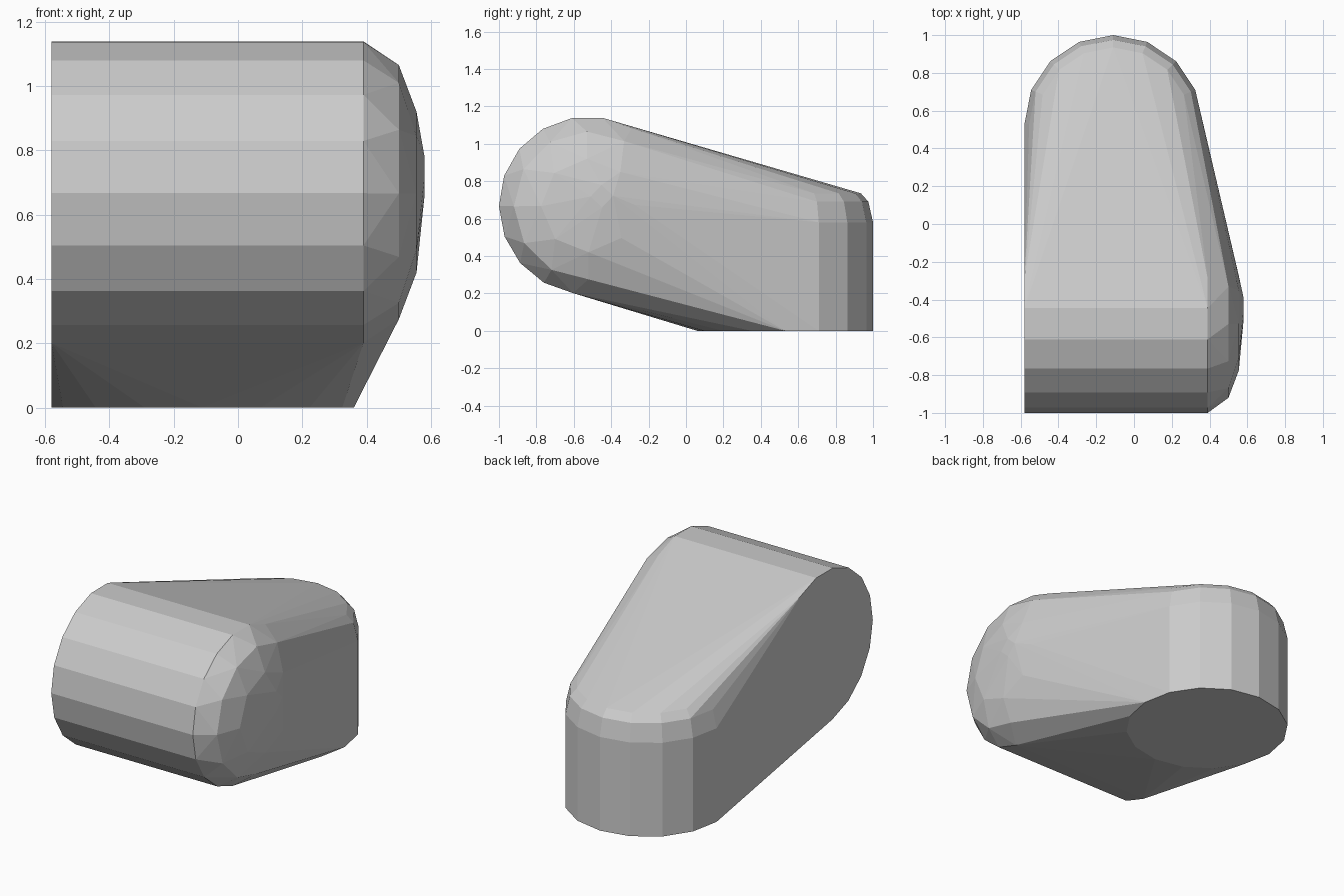
import bpy, bmesh, math

if "Cube" in bpy.data.objects:
    bpy.data.objects.remove(bpy.data.objects["Cube"])

bm = bmesh.new()

def add(x, y, z):
    bm.verts.new((x, y, z))

def side_ring(x, r, n, cy=-0.525, cz=0.67):
    # ring around the horizontal front barrel
    for i in range(n):
        a = 2 * math.pi * (i + 0.02) / n
        add(x, cy + r * math.cos(a), cz + r * math.sin(a))

def upright_ring(z, r, n, full):
    # ring around the upright back column
    for i in range(n if full else n // 2 + 1):
        a = 2 * math.pi * i / n
        add(-0.11 + r * math.cos(a), 0.53 + r * math.sin(a), z)

# front barrel: flat left end, domed right end
side_ring(-0.58, 0.475, 18)
for x, r, n in ((0.39, 0.475, 18), (0.50, 0.395, 12), (0.555, 0.25, 8)):
    side_ring(x, r, n)
side_ring(0.58, 0.06, 4, -0.45, 0.72)

# back column: flat round foot, rounded top edge
upright_ring(0.0, 0.47, 16, True)
for z, r in ((0.58, 0.47), (0.69, 0.445), (0.735, 0.405)):
    upright_ring(z, r, 16, False)

# skin stretched over both
hull = bmesh.ops.convex_hull(bm, input=bm.verts[:])
inner = {g for g in hull["geom_interior"] + hull["geom_unused"]
         if isinstance(g, bmesh.types.BMVert)}
bmesh.ops.delete(bm, geom=list(inner), context='VERTS')
bmesh.ops.dissolve_limit(bm, angle_limit=math.radians(1),
                         verts=bm.verts[:], edges=bm.edges[:])
bmesh.ops.recalc_face_normals(bm, faces=bm.faces[:])

mesh = bpy.data.meshes.new("rounded_body")
bm.to_mesh(mesh)
bm.free()
bpy.context.collection.objects.link(bpy.data.objects.new("rounded_body", mesh))
